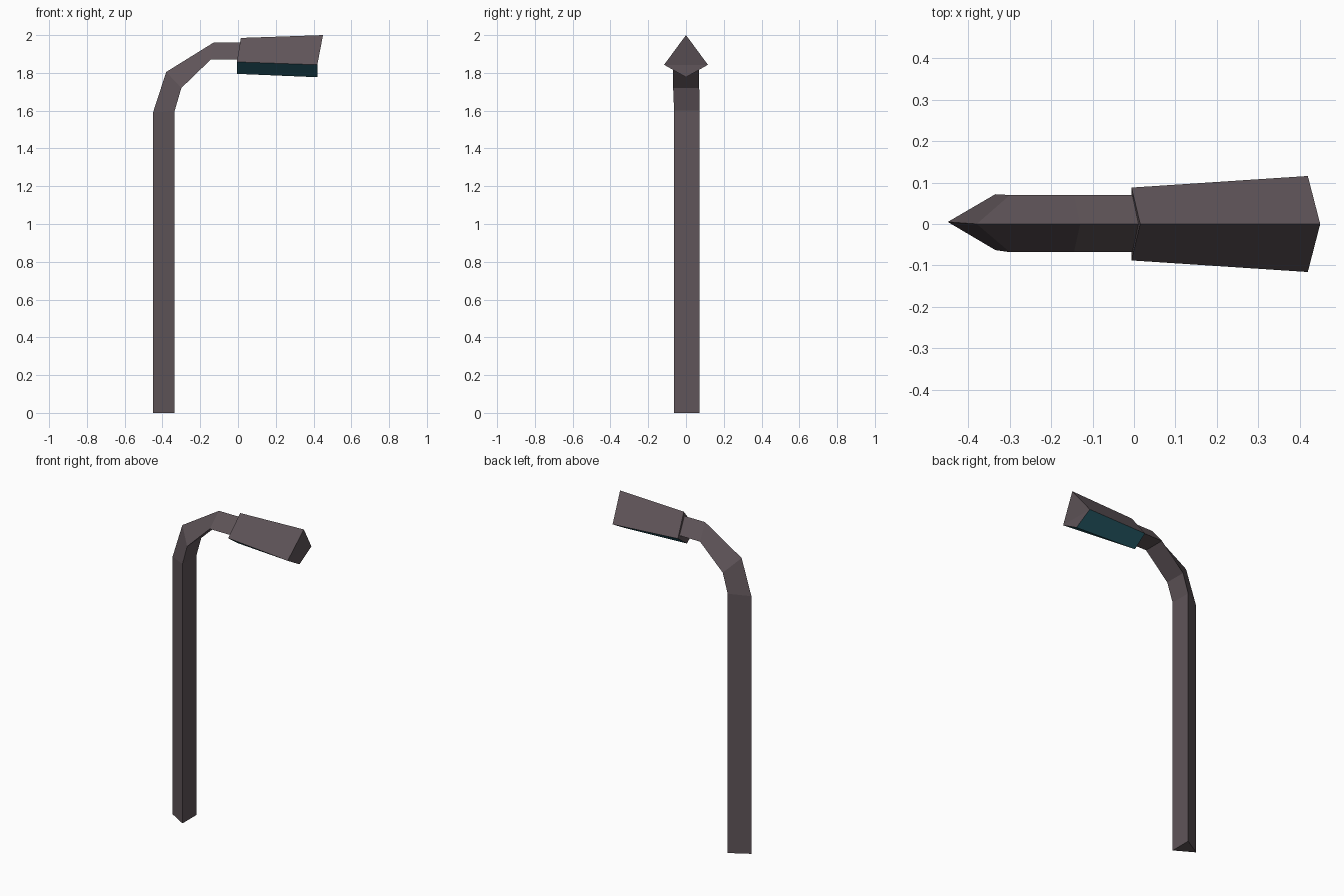
import bpy, bmesh

if "Cube" in bpy.data.objects:
    bpy.data.objects.remove(bpy.data.objects["Cube"])


def material(name, color):
    mat = bpy.data.materials.new(name)
    mat.diffuse_color = (*color, 1)
    mat.use_nodes = True
    mat.node_tree.nodes["Principled BSDF"].inputs["Base Color"].default_value = mat.diffuse_color
    return mat


def loft(name, rings, mats):
    """Skin matching rings of points into a closed flat-shaded solid."""
    bm = bmesh.new()
    loops = [[bm.verts.new(p) for p in ring] for ring in rings]
    n = len(loops[0])
    for a, b in zip(loops, loops[1:]):
        for i in range(n):
            j = (i + 1) % n
            bm.faces.new((a[i], a[j], b[j], b[i]))
    # end caps: upper triangle, plus a lower one when the ring is a kite
    for ring in (loops[0], loops[-1]):
        bm.faces.new((ring[0], ring[1], ring[-1]))
        if n == 4:
            bm.faces.new(ring[1:])
    bmesh.ops.recalc_face_normals(bm, faces=bm.faces)
    # downward faces take the last material where there are two
    if len(mats) > 1:
        for f in bm.faces:
            f.normal_update()
            f.material_index = int(f.normal.z < -0.5)
    mesh = bpy.data.meshes.new(name)
    bm.to_mesh(mesh)
    bm.free()
    for m in mats:
        mesh.materials.append(m)
    obj = bpy.data.objects.new(name, mesh)
    bpy.context.collection.objects.link(obj)
    return obj


metal = material("dark_metal", (0.115, 0.09, 0.10))
glass = material("teal_glass", (0.027, 0.145, 0.19))

# Post and curved arm: triangular tube, (outer x, z), (inner x, z), ridge y, -y, +y
stations = [
    ((-0.45, 0.0), (-0.335, 0.0), 0.005, -0.063, 0.072),
    ((-0.45, 1.59), (-0.335, 1.60), 0.005, -0.063, 0.072),
    ((-0.38, 1.805), (-0.30, 1.72), 0.0, -0.068, 0.07),
    ((-0.13, 1.96), (-0.145, 1.87), 0.0, -0.068, 0.07),
    ((0.02, 1.96), (0.02, 1.87), 0.0, -0.068, 0.07),
]
loft("post_and_arm",
     [[(o[0], y0, o[1]), (i[0], y1, i[1]), (i[0], y2, i[1])]
      for o, i, y0, y1, y2 in stations], [metal])


# Lamp head: kite section, metal roof and glass underside
def kite(top, side, bottom, half):
    return [(top[0], 0, top[1]), (side[0], half, side[1]),
            (bottom[0], 0, bottom[1]), (side[0], -half, side[1])]


loft("lamp_head", [
    kite((0.015, 1.985), (-0.006, 1.858), (-0.006, 1.795), 0.088),
    kite((0.45, 2.0), (0.42, 1.843), (0.42, 1.777), 0.116),
], [metal, glass])
